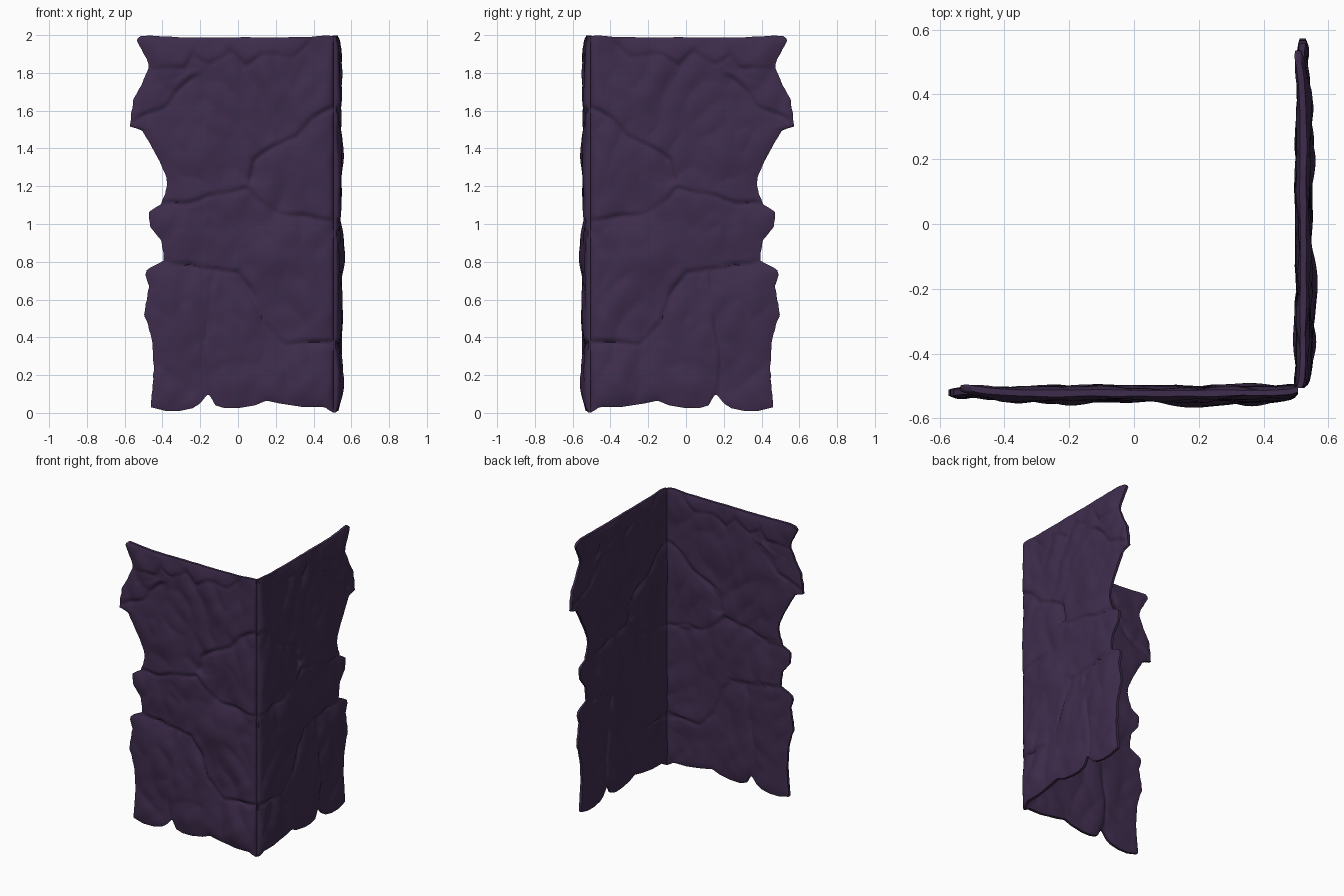
import bpy, bmesh, math
from mathutils import Vector, noise

if "Cube" in bpy.data.objects:
    bpy.data.objects.remove(bpy.data.objects["Cube"])

NX, NZ = 88, 160          # grid resolution of one wall face
END = 0.506               # x where the wall meets the corner

# ragged free edge: (z, x)
EDGE = [(0, -.46), (.03, -.46), (.2, -.445), (.36, -.455), (.44, -.475), (.49, -.495), (.55, -.49),
        (.65, -.47), (.71, -.492), (.74, -.48), (.80, -.395), (.85, -.395), (.91, -.41), (.97, -.465),
        (1.05, -.472), (1.10, -.41), (1.16, -.385), (1.21, -.375), (1.25, -.38), (1.32, -.41),
        (1.495, -.51), (1.51, -.573), (1.655, -.555), (1.72, -.52), (1.83, -.47), (1.88, -.485),
        (1.98, -.54), (2, -.515)]
# ragged foot: (x, z)
FOOT = [(-.6, .03), (-.46, .03), (-.38, .01), (-.31, .01), (-.24, .025), (-.2, .05), (-.165, .095),
        (-.15, .095), (-.12, .04), (-.07, .025), (0, .025), (.09, .04), (.15, .065), (.22, .05),
        (.35, .03), (.46, .03), (.48, .015), (.507, .002)]
# seams between the stones: (strength, (x, z) path)
SEAMS = [
    (.8, [(-.5, 1.83), (-.28, 1.815), (-.24, 1.90), (-.16, 1.84), (-.03, 1.92), (.03, 1.84),
          (.13, 1.90), (.3, 1.89), (.38, 1.97)]),
    (.8, [(-.56, 1.54), (-.39, 1.63), (-.24, 1.77)]),
    (1, [(-.42, 1.11), (-.2, 1.125), (-.12, 1.165), (.04, 1.18), (.13, 1.11), (.25, 1.05), (.51, 1.02)]),
    (1, [(.05, 1.23), (.08, 1.33), (.18, 1.41), (.31, 1.455), (.39, 1.56), (.51, 1.62)]),
    (1, [(-.40, .80), (-.17, .77), (.01, .735), (.09, .6), (.14, .47), (.25, .375), (.51, .37)]),
    (.8, [(-.12, .75), (-.15, .6), (-.17, .39), (-.17, .09)]),
]
# stones that bulge outward: (x, z, x radius, z radius, height)
BULGES = [(.2, .87, .16, .14, .022), (-.28, 1.36, .14, .12, .012), (.38, 1.33, .12, .15, .010),
          (-.3, .6, .12, .15, .010), (0, .2, .15, .12, .008)]


def lerp_table(table, t):
    for (a, va), (b, vb) in zip(table, table[1:]):
        if t <= b:
            return va + (vb - va) * (t - a) / (b - a)
    return table[-1][1]


def seam_profile(x, z):
    """Inward groove at the nearest seam, with the stone above it overhanging a little."""
    p = Vector((x, z)) + 0.02 * Vector((noise.noise((x * 9, z * 9, 1)), noise.noise((x * 9, z * 9, 5))))
    best, side, strength = 9, 1, 1
    for weight, path in SEAMS:
        for a, b in zip(path, path[1:]):
            a, b = Vector(a), Vector(b)
            ab = b - a
            t = min(1, max(0, (p - a).dot(ab) / ab.length_squared))
            d = p - a - ab * t
            if d.length < best:
                best, side, strength = d.length, (1 if ab.cross(d) > 0 else -1), weight
    strength *= 0.8 + 0.7 * noise.noise((x * 6, z * 6, 12))
    lip = side * math.exp(-best / 0.06) * min(1, best / 0.01)
    return strength * (-0.009 * math.exp(-(best / 0.013) ** 2) - 0.006 * math.exp(-best / 0.05) + 0.006 * lip)


def bumps(x, z, seed):
    """Chipped stone: broad swells, creases and slanting ridges."""
    broad = noise.noise((x * 4, z * 3.2, seed))
    crease = abs(noise.noise((x * 6 + z * 2, z * 4, seed + 4)))
    fine = noise.noise((x * 12 - z * 3, z * 9, seed + 7))
    return 0.014 * broad + 0.020 * (crease - 0.2) + 0.005 * fine


def build_wall(name, material, mirrored):
    bm = bmesh.new()
    sheets = ([], [])     # outer and inner face
    for j in range(NZ + 1):
        v = j / NZ
        left = lerp_table(EDGE, 2 * v) + 0.004 * noise.noise((3, v * 50, 0))
        for i in range(NX + 1):
            x = left + i / NX * (END - left)
            foot = lerp_table(FOOT, x)
            top = 1.988 + 0.008 * math.cos(x * 6.3) ** 2 * (abs(x) > .25) + 0.004 * noise.noise((x * 12, 0, 3))
            z = foot + v * (top - foot)
            # thickness swells away from every border
            d_left, d_right = x - left, END - x
            swell = 1 - math.exp(-min(d_left, z - foot, top - z) / 0.035)
            swell *= 1 - 0.8 * math.exp(-d_right / 0.013)
            half = 0.009 + 0.010 * swell
            # centre line: eases in at the corner, and leans inward at the top free corner
            mid = -0.522 + 0.012 * math.exp(-d_right / 0.025) + 0.003 * math.exp(-d_left / 0.05) \
                + 0.016 * math.exp(-d_left / 0.08 - (2 - z) / 0.12)
            detail = 0.25 + 0.75 * swell
            groove = seam_profile(x, z)
            bulge = sum(h * math.exp(-((x - bx) / rx) ** 2 - ((z - bz) / rz) ** 2)
                        for bx, bz, rx, rz, h in BULGES)
            outer = mid - half - (groove + bumps(x, z, 2) + bulge) * detail
            inner = mid + half + (groove + 0.7 * bumps(x, z, 21)) * detail
            inner = max(inner, outer + 0.012)
            for sheet, y in zip(sheets, (outer, inner)):
                co = (-y, -x, z) if mirrored else (x, y, z)
                sheet.append(bm.verts.new(co))
    w = NX + 1
    for sheet in sheets:
        for j in range(NZ):
            for i in range(NX):
                k = j * w + i
                bm.faces.new((sheet[k], sheet[k + 1], sheet[k + w + 1], sheet[k + w]))
    # close the rim between the two faces
    rim = [i for i in range(w)] + [j * w + NX for j in range(1, NZ + 1)] \
        + [NZ * w + i for i in range(NX - 1, -1, -1)] + [j * w for j in range(NZ - 1, 0, -1)]
    for a, b in zip(rim, rim[1:] + rim[:1]):
        bm.faces.new((sheets[0][a], sheets[0][b], sheets[1][b], sheets[1][a]))
    bmesh.ops.recalc_face_normals(bm, faces=bm.faces)
    mesh = bpy.data.meshes.new(name)
    bm.to_mesh(mesh)
    bm.free()
    mesh.materials.append(material)
    obj = bpy.data.objects.new(name, mesh)
    bpy.context.collection.objects.link(obj)
    bpy.context.view_layer.objects.active = obj
    obj.select_set(True)
    bpy.ops.object.shade_smooth_by_angle(angle=math.radians(60))
    obj.select_set(False)


stone = bpy.data.materials.new("dark_purple_stone")
stone.diffuse_color = (0.049, 0.026, 0.074, 1)
stone.use_nodes = True
stone.node_tree.nodes["Principled BSDF"].inputs["Base Color"].default_value = stone.diffuse_color

# two walls, mirrored across the corner
build_wall("front_rock_wall", stone, False)
build_wall("right_rock_wall", stone, True)
